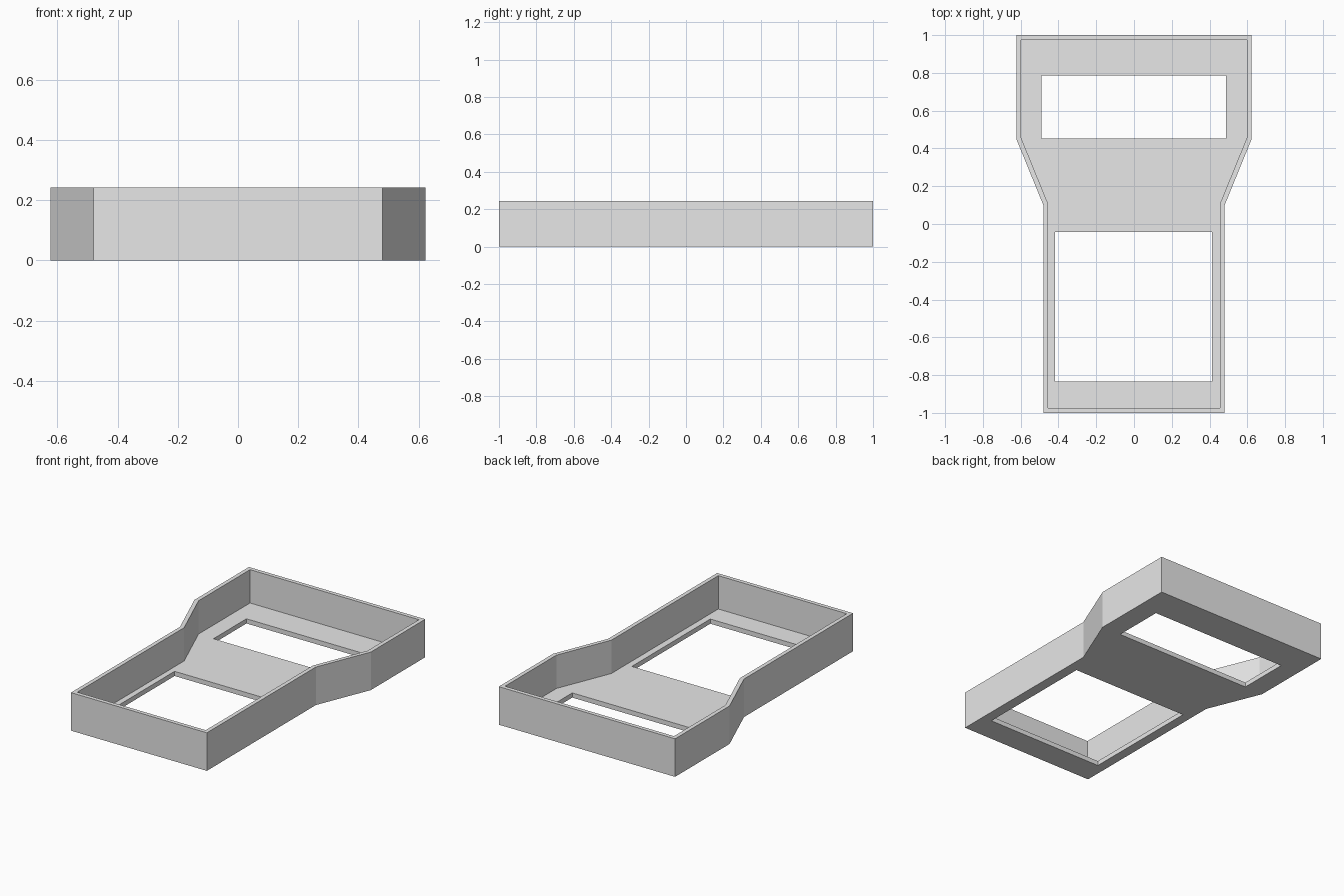
import bpy
import bmesh

cube = bpy.data.objects.get("Cube")
if cube:
    bpy.data.objects.remove(cube, do_unlink=True)

HEIGHT = 0.243
FLOOR = 0.03
WALL = 0.026

grey = bpy.data.materials.new("light_grey")
grey.use_nodes = True
grey.diffuse_color = (0.8, 0.8, 0.8, 1)
grey.node_tree.nodes["Principled BSDF"].inputs["Base Color"].default_value = (0.8, 0.8, 0.8, 1)


def prism(name, outline, z0, z1):
    """Extrude a counter-clockwise outline from z0 to z1."""
    bm = bmesh.new()
    base = bm.faces.new([bm.verts.new((x, y, z0)) for x, y in outline])
    top = bmesh.ops.extrude_face_region(bm, geom=[base])["geom"]
    verts = [v for v in top if isinstance(v, bmesh.types.BMVert)]
    bmesh.ops.translate(bm, verts=verts, vec=(0, 0, z1 - z0))
    bmesh.ops.recalc_face_normals(bm, faces=bm.faces)
    mesh = bpy.data.meshes.new(name)
    bm.to_mesh(mesh)
    bm.free()
    mesh.materials.append(grey)
    obj = bpy.data.objects.new(name, mesh)
    bpy.context.collection.objects.link(obj)
    return obj


def mirrored(right_side):
    """Complete a right-hand profile with its mirror image."""
    return right_side + [(-x, y) for x, y in reversed(right_side)]


def rectangle(x0, x1, y0, y1):
    return [(x0, y0), (x1, y0), (x1, y1), (x0, y1)]


# Solid body: narrow front, flared shoulders, wide back
tray = prism("tray_body", mirrored([(0.48, -1), (0.48, 0.1), (0.623, 0.45), (0.623, 1)]), 0, HEIGHT)

# Cavity leaves a thin wall and floor; two windows pierce the floor
cavity = mirrored([(0.48 - WALL, -1 + WALL), (0.48 - WALL, 0.105),
                   (0.623 - WALL, 0.455), (0.623 - WALL, 1 - WALL)])
cutters = [
    prism("cavity_cutter", cavity, FLOOR, HEIGHT + 0.1),
    prism("large_window_cutter", rectangle(-0.418, 0.413, -0.835, -0.043), -0.1, 0.1),
    prism("small_window_cutter", rectangle(-0.49, 0.487, 0.452, 0.785), -0.1, 0.1),
]
for cutter in cutters:
    cutter.hide_render = True
    cut = tray.modifiers.new(cutter.name, "BOOLEAN")
    cut.operation = "DIFFERENCE"
    cut.solver = "EXACT"
    cut.object = cutter

# Bake the cuts and discard the helpers
bpy.context.view_layer.update()
evaluated = tray.evaluated_get(bpy.context.evaluated_depsgraph_get())
result = bpy.data.meshes.new_from_object(evaluated)
tray.modifiers.clear()
tray.data = result
for cutter in cutters:
    bpy.data.objects.remove(cutter, do_unlink=True)
